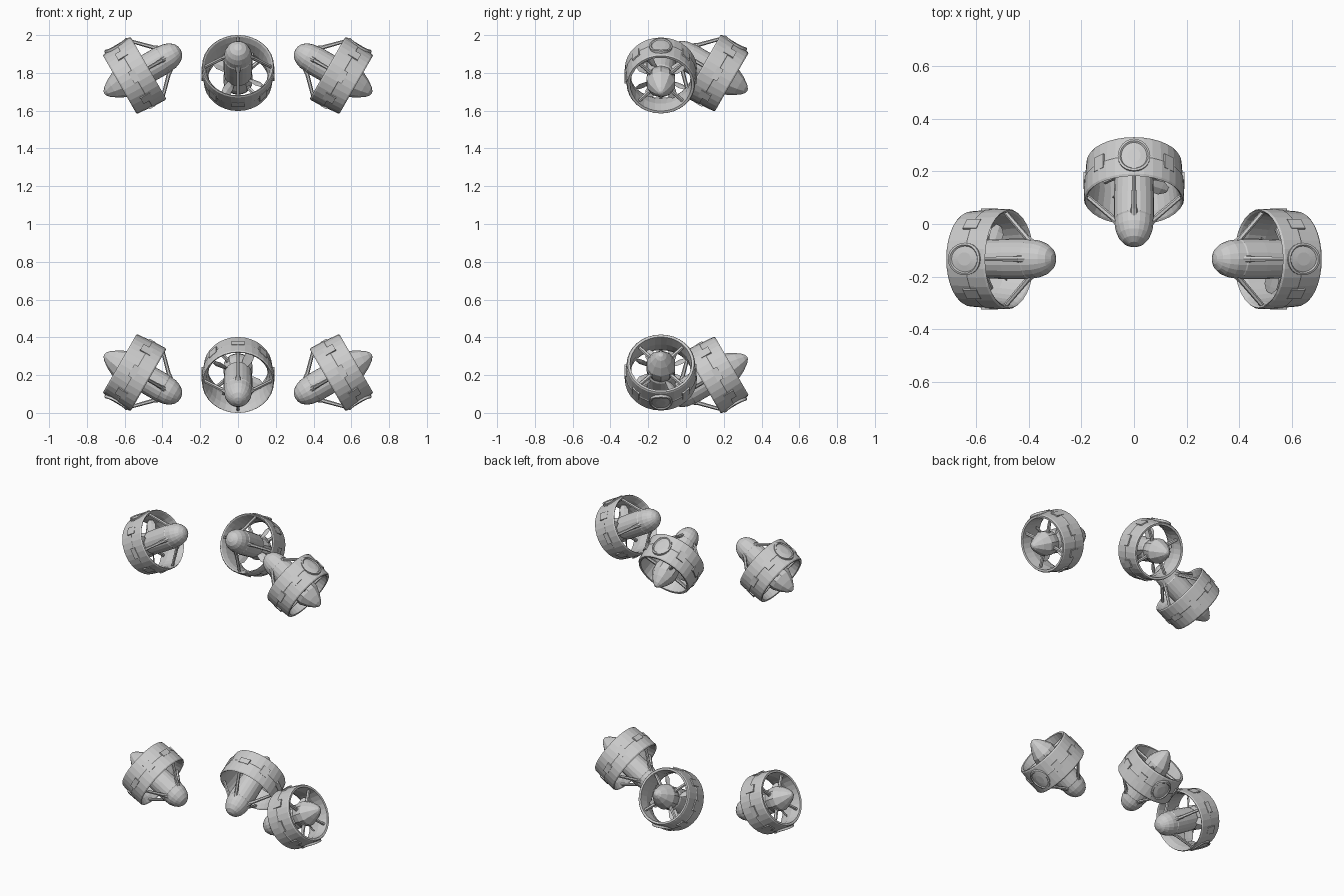
import bpy, bmesh
from math import sin, cos, pi, radians
from mathutils import Vector, Matrix

if "Cube" in bpy.data.objects:
    bpy.data.objects.remove(bpy.data.objects["Cube"])

# Local frame of one thruster: +X = nose direction, +Z = badge side of the duct


def finish(name, bm):
    bmesh.ops.recalc_face_normals(bm, faces=bm.faces)
    me = bpy.data.meshes.new(name)
    bm.to_mesh(me)
    bm.free()
    return me


def polar(t, r, a):
    return Vector((t, r * sin(a), r * cos(a)))


def lathe(name, profile, seg, closed=False):
    bm = bmesh.new()
    rings = []
    for t, r in profile:
        if r == 0:
            rings.append([bm.verts.new((t, 0, 0))] * seg)
        else:
            rings.append([bm.verts.new(polar(t, r, 2 * pi * i / seg)) for i in range(seg)])
    pairs = list(zip(rings, rings[1:]))
    if closed:
        pairs.append((rings[-1], rings[0]))
    for a, b in pairs:
        for i in range(seg):
            j = (i + 1) % seg
            quad = list(dict.fromkeys((a[i], a[j], b[j], b[i])))
            if len(quad) > 2:
                bm.faces.new(quad)
    return finish(name, bm)


def beam(bm, p, q, r1, r2, seg=6):
    d = q - p
    m = Matrix.Translation((p + q) / 2) @ d.to_track_quat('Z', 'Y').to_matrix().to_4x4()
    bmesh.ops.create_cone(bm, cap_ends=True, segments=seg, radius1=r1, radius2=r2,
                          depth=d.length, matrix=m)


def struts(name, start, end, offset, r1, r2):
    bm = bmesh.new()
    for k in range(4):
        a = offset + k * pi / 2
        p, q = polar(*start, a), polar(*end, a)
        beam(bm, p, q, r1, r2)
        # root boss
        beam(bm, p - (q - p) * 0.06, p + (q - p) * 0.12, r1 * 1.5, r1 * 1.1, 8)
    return finish(name, bm)


def blades(name):
    bm = bmesh.new()
    # radius, half chord, pitch in degrees
    stations = [(0.055, 0.016, 40), (0.085, 0.026, 48), (0.12, 0.028, 56), (0.146, 0.014, 62)]
    for k in range(4):
        rot = Matrix.Rotation(radians(60) + k * pi / 2, 3, 'X')
        loops = []
        for r, c, pitch in stations:
            u = Vector((cos(radians(pitch)), sin(radians(pitch)), 0))
            n = Vector((-u.y, u.x, 0)) * 0.004
            mid = Vector((0, 0, r))
            loops.append([bm.verts.new(rot @ (mid + o)) for o in (u * c, n, -u * c, -n)])
        for a, b in zip(loops, loops[1:]):
            for i in range(4):
                j = (i + 1) % 4
                bm.faces.new((a[i], a[j], b[j], b[i]))
        bm.faces.new(loops[0])
        bm.faces.new(loops[-1])
    return finish(name, bm)


def oval_badge(name):
    # plain raised oval with a rim, wrapped around the duct
    bm = bmesh.new()
    seg, rings = 24, []
    for f, h in [(1.0, 0.182), (0.97, 0.196), (0.84, 0.197), (0.78, 0.191), (0.4, 0.192)]:
        ring = []
        for i in range(seg):
            a = 2 * pi * i / seg
            ring.append(bm.verts.new(polar(0.072 * f * cos(a), h, 0.062 * f * sin(a) / 0.187)))
        rings.append(ring)
    for a, b in zip(rings, rings[1:]):
        for i in range(seg):
            j = (i + 1) % seg
            bm.faces.new((a[i], a[j], b[j], b[i]))
    bm.faces.new(rings[-1])
    return finish(name, bm)


def pads(name):
    # shallow rectangular panels on the outside of the duct
    bm = bmesh.new()
    for k in (1, 3, 5, 7, 2, 6, 4):
        a = k * pi / 4
        size = (0.06, 0.05, 0.012) if k % 2 else (0.035, 0.07, 0.014)
        m = (Matrix.Rotation(-a, 4, 'X') @ Matrix.Translation((0.0, 0, 0.185))
             @ Matrix.Diagonal((*size, 1)))
        bmesh.ops.create_cube(bm, size=1, matrix=m)
    return finish(name, bm)


parts = [
    lathe("duct", [(0.088, 0.186), (0.08, 0.191), (0.004, 0.190), (0.0, 0.187), (-0.08, 0.181),
                   (-0.088, 0.176), (-0.086, 0.163), (-0.02, 0.156), (0.05, 0.166),
                   (0.082, 0.179)], 32, True),
    lathe("motor_body", [(-0.01, 0), (-0.01, 0.068), (0.0, 0.074), (0.09, 0.077), (0.175, 0.077),
                         (0.18, 0.074), (0.215, 0.071), (0.245, 0.06), (0.268, 0.043),
                         (0.281, 0.02), (0.284, 0)], 20),
    lathe("tail_cone", [(-0.01, 0), (-0.01, 0.07), (-0.05, 0.08), (-0.085, 0.078),
                        (-0.13, 0.055), (-0.165, 0.03), (-0.18, 0.012), (-0.183, 0)], 10),
    struts("front_struts", (0.18, 0.066), (0.07, 0.178), 0, 0.011, 0.009),
    struts("rear_struts", (-0.055, 0.07), (-0.06, 0.165), pi / 4, 0.012, 0.010),
    blades("propeller_blades"),
    oval_badge("oval_plate"),
    pads("duct_panels"),
]

# Six thrusters: three at the top, three at the bottom, noses inward and away from the middle
C, S = cos(radians(30)), 0.5
places = [("left", (-0.55, -0.133), (1, 0)), ("right", (0.55, -0.133), (-1, 0)),
          ("rear", (0, 0.166), (0, -1))]
for side, (x, y), (dx, dy) in places:
    for level, up in (("top", 1), ("bottom", -1)):
        low = 0.205 if side == "rear" else 0.218
        z = 2 - low if up > 0 else low
        ax = Vector((dx * C, dy * C, up * S))
        az = Vector((-dx * S, -dy * S, up * C))
        ay = az.cross(ax)
        m = Matrix((ax, ay, az)).transposed().to_4x4()
        m.translation = (x, y, z)
        for me in parts:
            ob = bpy.data.objects.new(f"{level}_{side}_{me.name}", me)
            ob.matrix_world = m
            bpy.context.collection.objects.link(ob)
